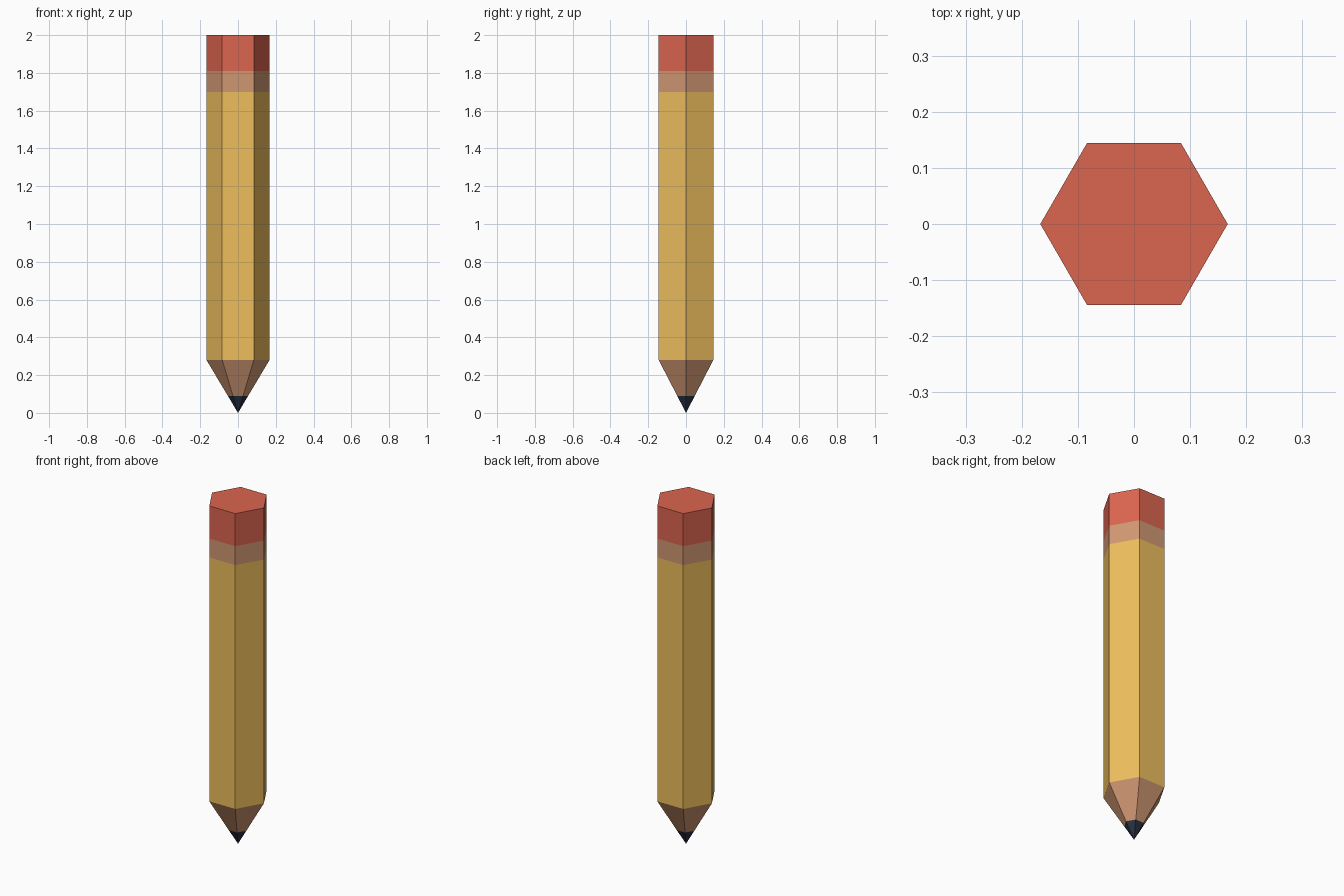
import bpy, bmesh, math

if "Cube" in bpy.data.objects:
    bpy.data.objects.remove(bpy.data.objects["Cube"])

R = 0.167          # corner radius of the hexagon
TIP_H = 0.28       # height of the sharpened cone
LEAD_H = 0.09


def material(name, rgb):
    m = bpy.data.materials.new(name)
    m.diffuse_color = (*rgb, 1.0)
    m.use_nodes = True
    m.node_tree.nodes["Principled BSDF"].inputs["Base Color"].default_value = m.diffuse_color
    return m


def hex_ring(bm, r, z):
    return [bm.verts.new((r * math.cos(math.radians(60 * i)),
                          r * math.sin(math.radians(60 * i)), z)) for i in range(6)]


def section(name, r0, z0, r1, z1, mat, cap=False):
    """Six-sided band; a zero lower radius gives a point."""
    bm = bmesh.new()
    top = hex_ring(bm, r1, z1)
    if r0 == 0:
        apex = bm.verts.new((0, 0, z0))
        for i in range(6):
            bm.faces.new((apex, top[(i + 1) % 6], top[i]))
    else:
        low = hex_ring(bm, r0, z0)
        for i in range(6):
            j = (i + 1) % 6
            bm.faces.new((low[i], low[j], top[j], top[i]))
    if cap:
        bm.faces.new(top)
    # point the pyramid and band faces outward
    bm.normal_update()
    for f in bm.faces:
        c = f.calc_center_median()
        c.z -= (z0 + z1) / 2
        if f.normal.dot(c) < 0:
            f.normal_flip()
    me = bpy.data.meshes.new(name)
    bm.to_mesh(me)
    bm.free()
    me.materials.append(mat)
    ob = bpy.data.objects.new(name, me)
    bpy.context.collection.objects.link(ob)
    return ob


wood = material("wood", (0.63, 0.31, 0.17))
lead = material("graphite", (0.021, 0.032, 0.053))
paint = material("yellow_paint", (0.85, 0.51, 0.11))
rubber = material("red_rubber", (0.71, 0.13, 0.08))

r_lead = R * LEAD_H / TIP_H

# Sharpened end
section("lead_point", 0, 0.0, r_lead, LEAD_H, lead)
section("sharpened_wood", r_lead, LEAD_H, R, TIP_H, wood)
# Shaft, collar and eraser
section("painted_shaft", R, TIP_H, R, 1.70, paint)
section("eraser_collar", R, 1.70, R, 1.81, wood)
section("eraser", R, 1.81, R, 2.0, rubber, cap=True)
